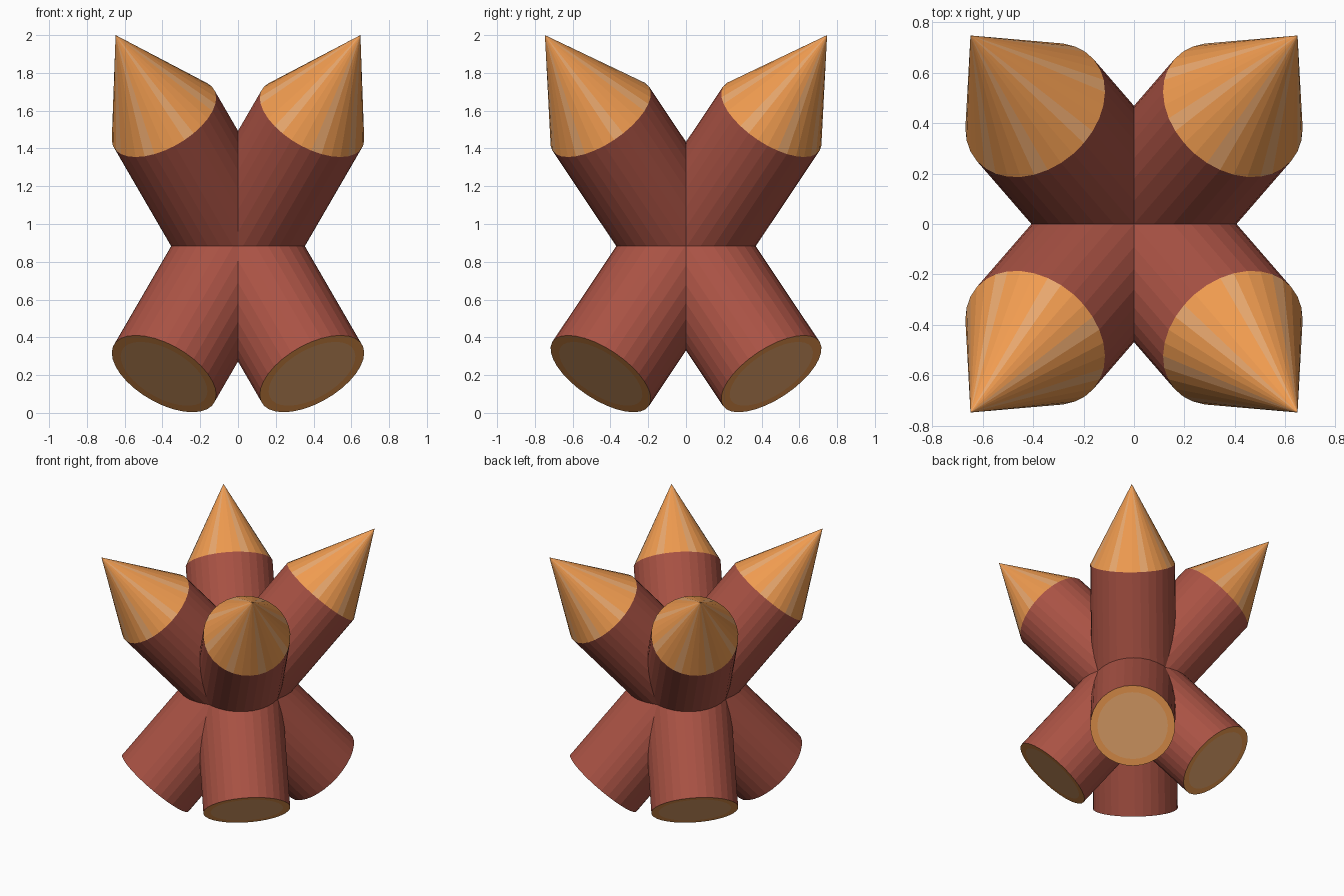
import bpy, bmesh
from math import cos, sin, pi
from mathutils import Vector

if "Cube" in bpy.data.objects:
    bpy.data.objects.remove(bpy.data.objects["Cube"])

SIDES, R, INNER = 32, 0.307, 0.255
HALF = 0.902                       # centre to either end of the painted shaft
CENTRE = Vector((0, 0, 0.8825))    # where the shafts cross
TIP = Vector((0.648, 0.747, 1.1175))


def material(name, rgb):
    m = bpy.data.materials.new(name)
    m.diffuse_color = (*rgb, 1)
    m.use_nodes = True
    m.node_tree.nodes["Principled BSDF"].inputs["Base Color"].default_value = m.diffuse_color
    return m


PAINT = material("red_paint", (0.40, 0.085, 0.058))
WOOD = material("orange_wood", (0.87, 0.33, 0.08))
PALE = material("pale_wood", (0.83, 0.40, 0.16))


def ring(bm, r, z):
    return [bm.verts.new((r * cos(2 * pi * i / SIDES), r * sin(2 * pi * i / SIDES), z))
            for i in range(SIDES)]


def pencil(name, tip):
    bm = bmesh.new()
    inner = ring(bm, INNER, -HALF)
    low = ring(bm, R, -HALF)
    high = ring(bm, R, HALF)
    apex = bm.verts.new((0, 0, tip.length))
    # flat end: pale core with a wood rim
    bm.faces.new(inner[::-1]).material_index = 2
    for i in range(SIDES):
        j = (i + 1) % SIDES
        bm.faces.new((inner[i], inner[j], low[j], low[i])).material_index = 1
        # painted shaft
        bm.faces.new((low[i], low[j], high[j], high[i])).material_index = 0
        # sharpened cone with pale streaks
        f = bm.faces.new((high[i], high[j], apex))
        f.material_index = 2 if i % 4 == 1 else 1
    bmesh.ops.recalc_face_normals(bm, faces=bm.faces[:])
    me = bpy.data.meshes.new(name)
    bm.to_mesh(me)
    bm.free()
    for m in (PAINT, WOOD, PALE):
        me.materials.append(m)
    ob = bpy.data.objects.new(name, me)
    ob.location = CENTRE
    ob.rotation_euler = tip.to_track_quat('Z', 'Y').to_euler()
    bpy.context.collection.objects.link(ob)


# four crossing stakes, one per diagonal
for sx, side in ((-1, "left"), (1, "right")):
    for sy, end in ((-1, "front"), (1, "back")):
        pencil(f"stake_{end}_{side}", Vector((sx * TIP.x, sy * TIP.y, TIP.z)))
